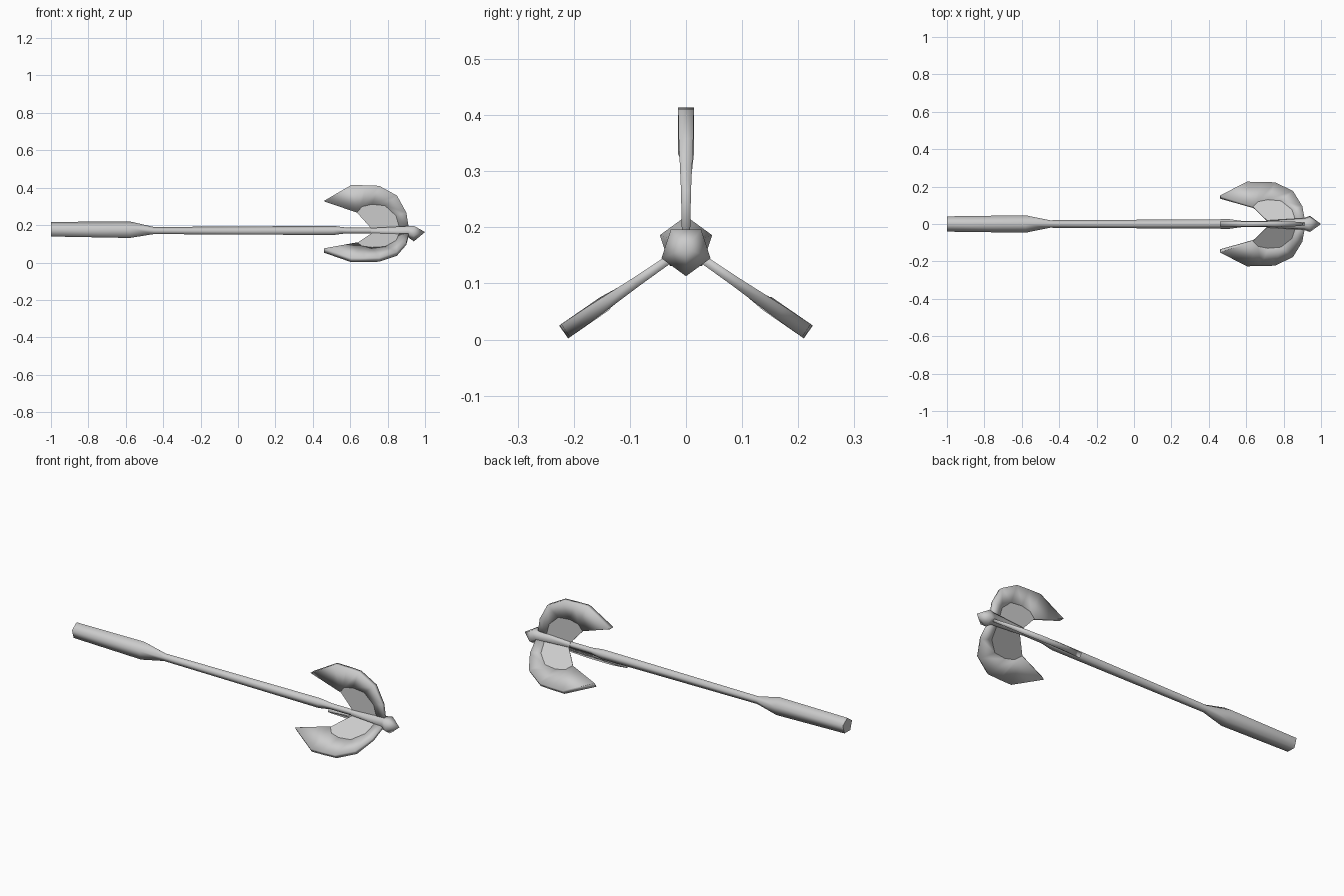
import bpy, bmesh, math
from mathutils import Matrix

if "Cube" in bpy.data.objects:
    bpy.data.objects.remove(bpy.data.objects["Cube"])

steel = bpy.data.materials.new("grey steel")
steel.diffuse_color = (0.6, 0.6, 0.6, 1)
steel.use_nodes = True
steel.node_tree.nodes["Principled BSDF"].inputs["Base Color"].default_value = steel.diffuse_color
HUB_Z = 0.164


def finish(name, bm, smooth=None):
    bmesh.ops.recalc_face_normals(bm, faces=bm.faces)
    me = bpy.data.meshes.new(name)
    bm.to_mesh(me)
    bm.free()
    me.materials.append(steel)
    ob = bpy.data.objects.new(name, me)
    bpy.context.collection.objects.link(ob)
    if smooth:
        bpy.ops.object.select_all(action='DESELECT')
        ob.select_set(True)
        bpy.context.view_layer.objects.active = ob
        bpy.ops.object.shade_smooth_by_angle(angle=math.radians(smooth))
    return ob


def pentagon_rod(name, stations, start):
    """Loft five-sided rings; stations are (x, radius, centre height)."""
    bm = bmesh.new()
    rings = []
    for x, r, cz in stations:
        rings.append([bm.verts.new((x, r * math.cos(start + i * math.tau / 5),
                                    cz + r * math.sin(start + i * math.tau / 5)))
                      for i in range(5)])
    for a, b in zip(rings, rings[1:]):
        for i in range(5):
            j = (i + 1) % 5
            bm.faces.new((a[i], a[j], b[j], b[i]))
    bm.faces.new(rings[0])
    bm.faces.new(rings[-1])
    bmesh.ops.remove_doubles(bm, verts=bm.verts, dist=0.0004)
    return finish(name, bm, 80)


# Grip and shaft, with a corner at the top
pentagon_rod("shaft", [(-1.0, 0.043, 0.174), (-0.58, 0.049, 0.171), (-0.45, 0.021, 0.169),
                       (0.51, 0.027, 0.169), (0.58, 0.017, 0.17), (0.75, 0.017, 0.17)],
             math.pi / 2)
# Collar flaring into the pointed head, with a corner at the bottom
pentagon_rod("head", [(0.71, 0.02, 0.168), (0.91, 0.033, 0.168), (0.94, 0.046, 0.159),
                      (1.0, 0.0001, 0.163)], -math.pi / 2)

# Crescent stations: outer (x, radius), inner (x, radius), outer half thickness
CRESCENT = [((0.46, 0.166), (0.463, 0.162), 0.014),
            ((0.605, 0.25), (0.636, 0.103), 0.014),
            ((0.68, 0.249), (0.663, 0.135), 0.014),
            ((0.755, 0.246), (0.716, 0.147), 0.014),
            ((0.85, 0.194), (0.786, 0.14), 0.013),
            ((0.90, 0.103), (0.845, 0.086), 0.009),
            ((0.915, 0.01), (0.866, 0.01), 0.007)]


def place(ob, angle, scale):
    """Turn a part made in the upright plane about the shaft axis."""
    ob.data.transform(Matrix.Translation((0, 0, HUB_Z))
                      @ Matrix.Rotation(angle, 4, 'X')
                      @ Matrix.Diagonal((1, 1, scale, 1)))


def crescent():
    bm = bmesh.new()
    rings = []
    for (ox, oz), (ix, iz), t in CRESCENT:
        inner = 0.012 if ix < 0.5 else 0.007
        rings.append([bm.verts.new(p) for p in
                      ((ox, -t, oz), (ox, t, oz), (ix, inner, iz), (ix, -inner, iz))])
    for a, b in zip(rings, rings[1:]):
        for i in range(4):
            j = (i + 1) % 4
            bm.faces.new((a[i], a[j], b[j], b[i]))
    bm.faces.new(rings[0])
    bm.faces.new(rings[-1])
    return finish("blade_crescent", bm, 180)


def web():
    # Thin plate filling the space between crescent and shaft
    outline = [s[1] for s in CRESCENT[1:]] + [(0.72, 0.01)]
    bm = bmesh.new()
    sides = [[bm.verts.new((x, y, z)) for x, z in outline] for y in (-0.003, 0.003)]
    for side in sides:
        bm.faces.new(side)
    n = len(outline)
    for i in range(n):
        j = (i + 1) % n
        bm.faces.new((sides[0][i], sides[0][j], sides[1][j], sides[1][i]))
    return finish("blade_web", bm)


# Three blades around the head
for angle, scale in ((0, 1.0), (124.6, 1.06), (-124.6, 1.06)):
    for part in (crescent(), web()):
        place(part, math.radians(angle), scale)
